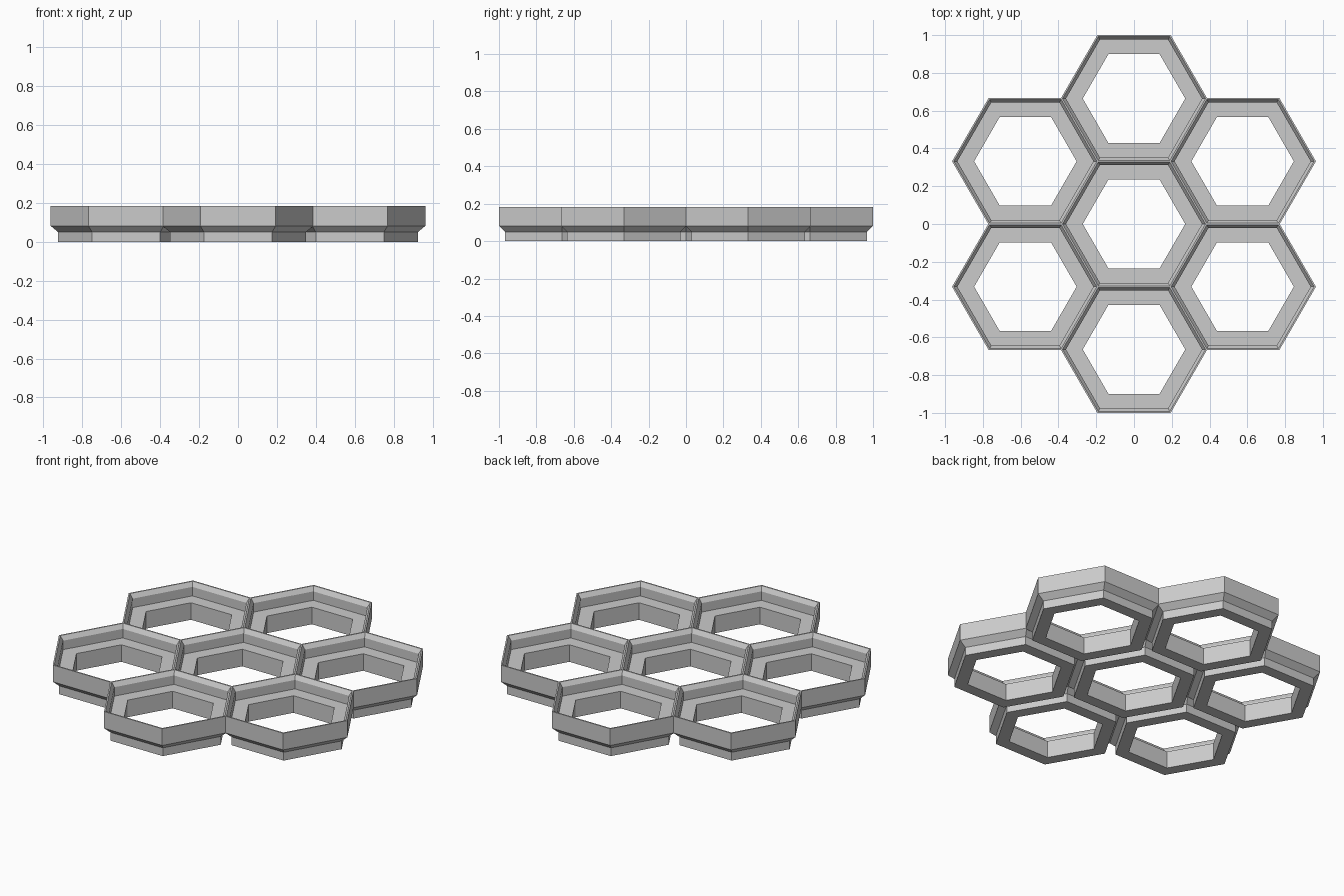
import bpy, bmesh
from math import cos, sin, pi, radians

cube = bpy.data.objects.get("Cube")
if cube:
    bpy.data.objects.remove(cube, do_unlink=True)

# Single grey plastic
grey = bpy.data.materials.new("plain_grey")
grey.use_nodes = True
colour = (0.6, 0.6, 0.6, 1)
grey.diffuse_color = colour
grey.node_tree.nodes["Principled BSDF"].inputs["Base Color"].default_value = colour

# Neighbouring cells overlap slightly so that their rims fuse
APOTHEM = 0.336
PITCH = 0.664

# Closed wall section as (apothem, height): outside upwards, then down the pocket
SECTION = [
    (0.303, 0.0), (0.303, 0.05),        # narrow foot
    (APOTHEM, 0.082), (APOTHEM, 0.183), # flare and outer wall
    (0.328, 0.183), (0.312, 0.157),     # thin rim and inner chamfer
    (0.312, 0.103),                     # shallow pocket wall
    (0.235, 0.103), (0.235, 0.0),       # ledge and through hole
]


def hex_ring(bm, apothem, z):
    r = apothem / cos(pi / 6)
    return [bm.verts.new((r * cos(i * pi / 3), r * sin(i * pi / 3), z)) for i in range(6)]


def make_cell_mesh():
    bm = bmesh.new()
    rings = [hex_ring(bm, a, z) for a, z in SECTION]
    for k, low in enumerate(rings):
        high = rings[(k + 1) % len(rings)]
        for i in range(6):
            j = (i + 1) % 6
            bm.faces.new((low[i], low[j], high[j], high[i]))
    bmesh.ops.recalc_face_normals(bm, faces=bm.faces)
    mesh = bpy.data.meshes.new("hex_cell")
    bm.to_mesh(mesh)
    bm.free()
    mesh.materials.append(grey)
    return mesh


cell = make_cell_mesh()


def add_cell(name, x, y):
    ob = bpy.data.objects.new(name, cell)
    ob.location = (x, y, 0)
    bpy.context.collection.objects.link(ob)


# Centre cell with six neighbours around it
add_cell("centre_cell", 0, 0)
for n in range(6):
    angle = radians(30 + 60 * n)
    add_cell(f"outer_cell_{n + 1}", PITCH * cos(angle), PITCH * sin(angle))
